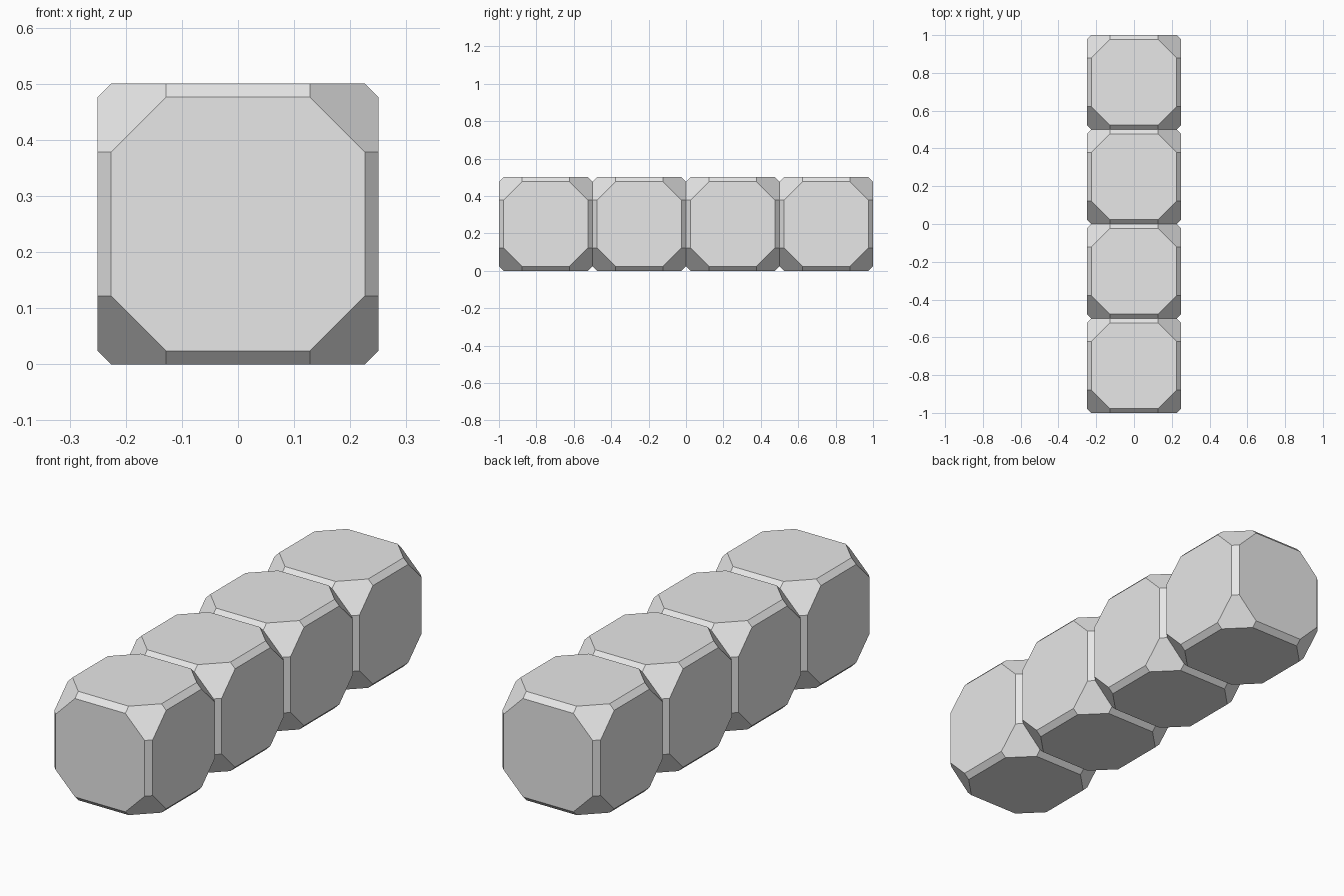
import bpy, bmesh, math

# Remove the default cube
default = bpy.data.objects.get("Cube")
if default:
    bpy.data.objects.remove(default, do_unlink=True)

# Plain grey material
COLOUR = (0.8, 0.8, 0.8, 1.0)
grey = bpy.data.materials.new("light_grey")
grey.use_nodes = True
grey.diffuse_color = COLOUR
grey.node_tree.nodes["Principled BSDF"].inputs["Base Color"].default_value = COLOUR

COUNT = 4
SIZE = 0.5
# Distances from the block centre: flat side, edge chamfer, corner cut
FACE, EDGE, CORNER = SIZE / 2, 0.226, 0.128


def chamfered_block_mesh():
    """Cube with narrow edge chamfers and large hexagonal corner cuts."""
    bm = bmesh.new()
    signs = (-1, 1)
    for sx in signs:
        for sy in signs:
            for sz in signs:
                for a, b, c in ((FACE, EDGE, CORNER), (FACE, CORNER, EDGE),
                                (EDGE, FACE, CORNER), (CORNER, FACE, EDGE),
                                (EDGE, CORNER, FACE), (CORNER, EDGE, FACE)):
                    bm.verts.new((sx * a, sy * b, sz * c))
    bmesh.ops.convex_hull(bm, input=bm.verts[:])
    # Merge the hull triangles into flat octagons, rectangles and hexagons
    bmesh.ops.dissolve_limit(bm, angle_limit=math.radians(2),
                             verts=bm.verts[:], edges=bm.edges[:])
    bmesh.ops.recalc_face_normals(bm, faces=bm.faces[:])
    mesh = bpy.data.meshes.new("chamfered_block")
    bm.to_mesh(mesh)
    bm.free()
    mesh.materials.append(grey)
    return mesh


# Row of touching blocks from front to back
block_mesh = chamfered_block_mesh()
for i in range(COUNT):
    block = bpy.data.objects.new(f"block_{i + 1}", block_mesh)
    block.location = (0, (i - (COUNT - 1) / 2) * SIZE, SIZE / 2)
    bpy.context.collection.objects.link(block)
